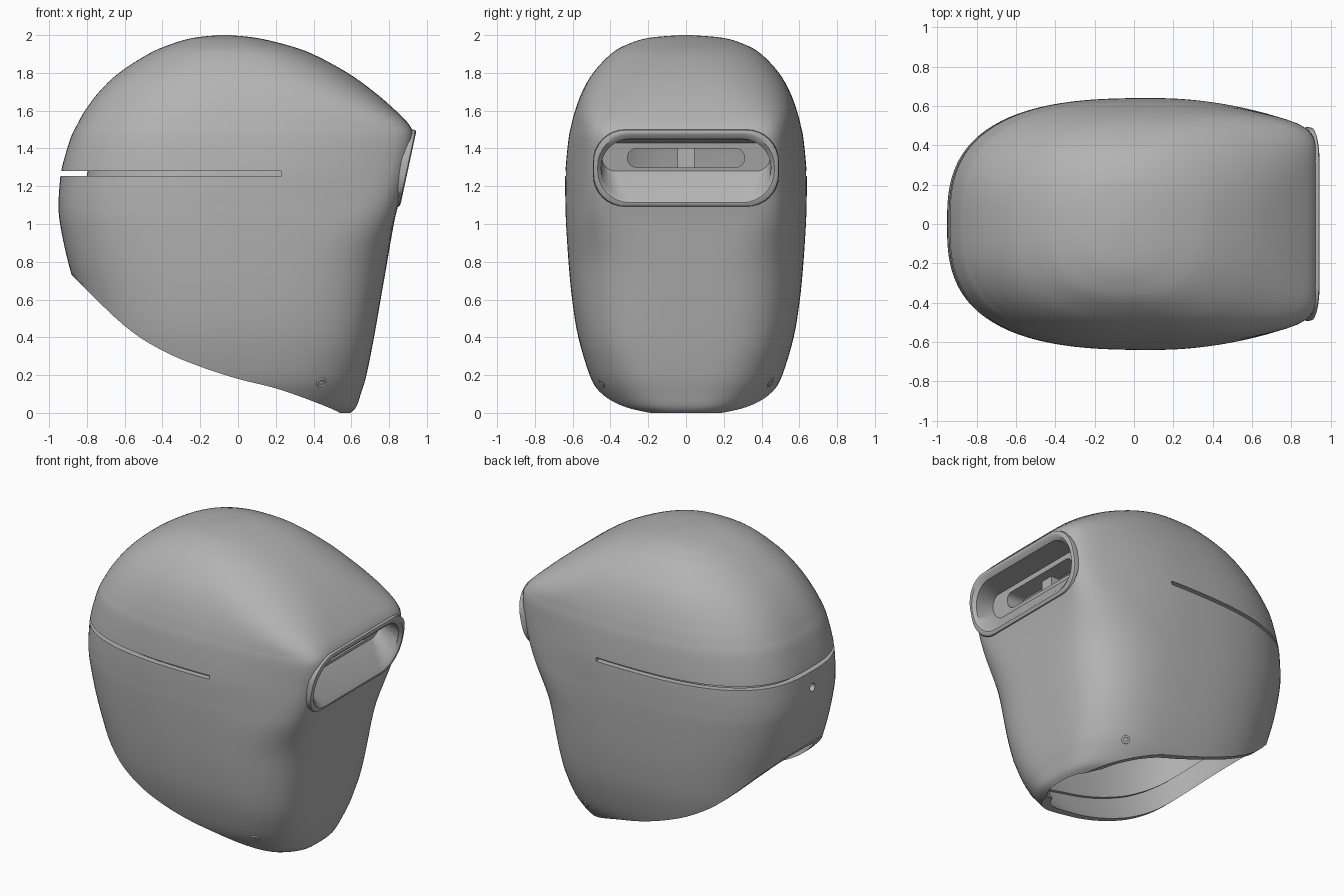
import bpy, bmesh, math
from mathutils import Vector

default_cube = bpy.data.objects.get("Cube")
if default_cube:
    bpy.data.objects.remove(default_cube)

grey = bpy.data.materials.new("plain grey")
grey.use_nodes = True
colour = (0.45, 0.45, 0.45, 1)
grey.diffuse_color = colour
grey.node_tree.nodes["Principled BSDF"].inputs["Base Color"].default_value = colour


def smooth_rows(rows, steps):
    """Spline through rows of values, parameterised by row index."""
    result = []
    last = len(rows) - 1
    for i in range(last):
        before, start = rows[max(i - 1, 0)], rows[i]
        end, after = rows[i + 1], rows[min(i + 2, last)]
        for step in range(steps):
            t = step / steps
            result.append([
                b + t * (c - a) / 2 + t * t * (a - 2.5 * b + 2 * c - d / 2)
                + t ** 3 * (3 * (b - c) + d - a) / 2
                for a, b, c, d in zip(before, start, end, after)])
    result.append(list(rows[-1]))
    return result


def loft(name, loops, cap_start=False, cap_end=False):
    """Skin a list of equal closed point loops."""
    bm = bmesh.new()
    rings = [[bm.verts.new(p) for p in loop] for loop in loops]
    count = len(rings[0])
    for low, high in zip(rings, rings[1:]):
        for j in range(count):
            k = (j + 1) % count
            bm.faces.new((low[j], low[k], high[k], high[j]))
    if cap_start:
        bm.faces.new(rings[0])
    if cap_end:
        bm.faces.new(rings[-1])
    bmesh.ops.recalc_face_normals(bm, faces=bm.faces)
    mesh = bpy.data.meshes.new(name)
    bm.to_mesh(mesh)
    bm.free()
    obj = bpy.data.objects.new(name, mesh)
    bpy.context.collection.objects.link(obj)
    mesh.materials.append(grey)
    return obj


def finish(obj, angle=35):
    """Apply modifiers and smooth everything but sharp edges."""
    bpy.ops.object.select_all(action="DESELECT")
    obj.select_set(True)
    bpy.context.view_layer.objects.active = obj
    for modifier in list(obj.modifiers):
        bpy.ops.object.modifier_apply(modifier=modifier.name)
    bpy.ops.object.shade_smooth_by_angle(angle=math.radians(angle))


def thicken(obj, thickness):
    solid = obj.modifiers.new("thickness", "SOLIDIFY")
    solid.thickness = thickness
    solid.offset = -1


def carve(obj, cutters):
    """Subtract the cutters, then remove them."""
    for cutter in cutters:
        cutter.hide_render = True
        boolean = obj.modifiers.new("cut", "BOOLEAN")
        boolean.object = cutter
        boolean.solver = "EXACT"
    finish(obj)
    for cutter in cutters:
        bpy.data.objects.remove(cutter)


def box(name, low, high):
    loops = [[(low[0], low[1], z), (high[0], low[1], z),
              (high[0], high[1], z), (low[0], high[1], z)]
             for z in (low[2], high[2])]
    return loft(name, loops, True, True)


def cross_section(z, back, front, width):
    """Horizontal outline: rounded behind, tapered and squarer in front."""
    fade = min(max((z - 1.5) / 0.45, 0), 1)
    chin = max(0, 1 - z / 0.35)
    visor = math.exp(-((z - 1.3) / 0.26) ** 2)
    middle = 0.1 - 0.17 * max(0, (z - 1.5) / 0.5) ** 2
    taper = (0.12 + 0.11 * math.exp(-((z - 1.3) / 0.4) ** 2)) * (1 - fade)
    points = []
    for j in range(128):
        angle = math.tau * j / 128
        c, s = math.cos(angle), math.sin(angle)
        if c > 0:
            power = 4 - 1.6 * fade - chin + 14 * visor * (1 - fade)
        else:
            power = 2.8 - 0.4 * fade
        r = (abs(c) ** power + abs(s) ** power) ** (-1 / power)
        u, v = r * c, r * s
        if u > 0:
            points.append((middle + (front - middle) * u,
                           width * v * (1 - taper * u * u), z))
        else:
            points.append((middle + (middle - back) * u, width * v, z))
    return points


# Main shell: height, back, front, half width
shell_rows = [
    (0, -.6, .595, .31), (.03, -.62, .625, .39), (.1, -.66, .65, .455),
    (.2, -.7, .68, .51), (.4, -.78, .72, .57), (.6, -.84, .755, .603),
    (.8, -.9, .79, .622), (1, -.942, .825, .635), (1.1, -.95, .848, .638),
    (1.2, -.945, .873, .64), (1.3, -.932, .896, .637),
    (1.45, -.888, .928, .622), (1.52, -.855, .91, .608),
    (1.6, -.81, .835, .587), (1.7, -.735, .72, .55), (1.8, -.63, .58, .492),
    (1.9, -.475, .395, .398), (1.95, -.36, .25, .312),
    (1.985, -.24, .1, .2), (2, -.1, -.04, .03)]
sections = [cross_section(*row) for row in smooth_rows(shell_rows, 4)]
shell = loft("shell", sections, cap_end=True)
thicken(shell, 0.04)

# Swept lower opening
rim_curve = [(-1.1, .95), (-.87, .72), (-.6, .46), (-.4, .33), (-.2, .245),
             (0, .18), (.2, .13), (.4, .06), (.54, 0), (.6, -.05)]
outline = smooth_rows(rim_curve, 5) + [(.6, -.5), (-1.1, -.5)]


def opening_cutter(rise):
    return loft("opening_cutter", [[(x, y, z + rise) for x, z in outline]
                                   for y in (-1, 1)], True, True)


def visor_loop(depth, half, low, high):
    """Rounded rectangle lying parallel to the leaning visor face."""
    radius = min(0.17, (high - low) / 2 - 0.002)
    points = []
    for corner, (sy, sz) in enumerate(((1, 1), (-1, 1), (-1, -1), (1, -1))):
        for step in range(9):
            angle = (corner + step / 8) * math.pi / 2
            y = sy * (half - radius) + radius * math.cos(angle)
            middle = high - radius if sz > 0 else low + radius
            z = middle + radius * math.sin(angle)
            points.append((.86 + (z - 1.1) * .215 + depth, y, z))
    return points


# Visor hole, back slit and small back hole
visor_cutter = loft("visor_cutter", [visor_loop(d, .465, 1.12, 1.47)
                                     for d in (-.3, .3)], True, True)
slit_cutter = box("slit_cutter", (-1.2, -1, 1.255), (.23, 1, 1.28))
bpy.ops.mesh.primitive_cylinder_add(vertices=24, radius=.026, depth=.4,
                                    location=(-.95, 0, 1.15),
                                    rotation=(0, math.pi / 2, 0))
hole_cutter = bpy.context.object
carve(shell, [opening_cutter(0), slit_cutter, visor_cutter, hole_cutter])

# Inner lining behind the slit, open at the front and below
lining = loft("lining", [[(x * .86, y * .92, z * .965) for x, y, z in ring]
                         for ring in sections], cap_end=True)
thicken(lining, 0.02)
carve(lining, [opening_cutter(.16), box("front_cutter", (.35, -1, -1), (2, 1, 3))])

# Visor frame with a sloped recess and a narrow viewing slot
frame = loft("visor_frame", [visor_loop(*row) for row in (
    (-.1, .475, 1.11, 1.485), (-.02, .492, 1.09, 1.5), (-.006, .489, 1.094, 1.497),
    (0, .48, 1.105, 1.487), (0, .468, 1.113, 1.475), (-.02, .45, 1.14, 1.45),
    (-.16, .445, 1.28, 1.43), (-.16, .31, 1.3, 1.4), (-.28, .31, 1.3, 1.4))])
finish(frame)
divider = box("slot_divider", (.64, -.045, 1.29), (.7, .045, 1.41))
finish(divider)

# Side rivets set into the shell surface
bpy.context.view_layer.update()
for side, label in ((-1, "front"), (1, "back")):
    hit, place, normal, face = shell.ray_cast(Vector((.44, 2 * side, .16)),
                                              Vector((0, -side, 0)))
    turn = normal.to_track_quat("Z", "Y").to_euler()
    bpy.ops.mesh.primitive_torus_add(major_radius=.021, minor_radius=.007,
                                     major_segments=24, minor_segments=8,
                                     location=place - normal * .003, rotation=turn)
    rivet = bpy.context.object
    rivet.name = label + "_rivet"
    rivet.data.materials.append(grey)
    finish(rivet, 60)
